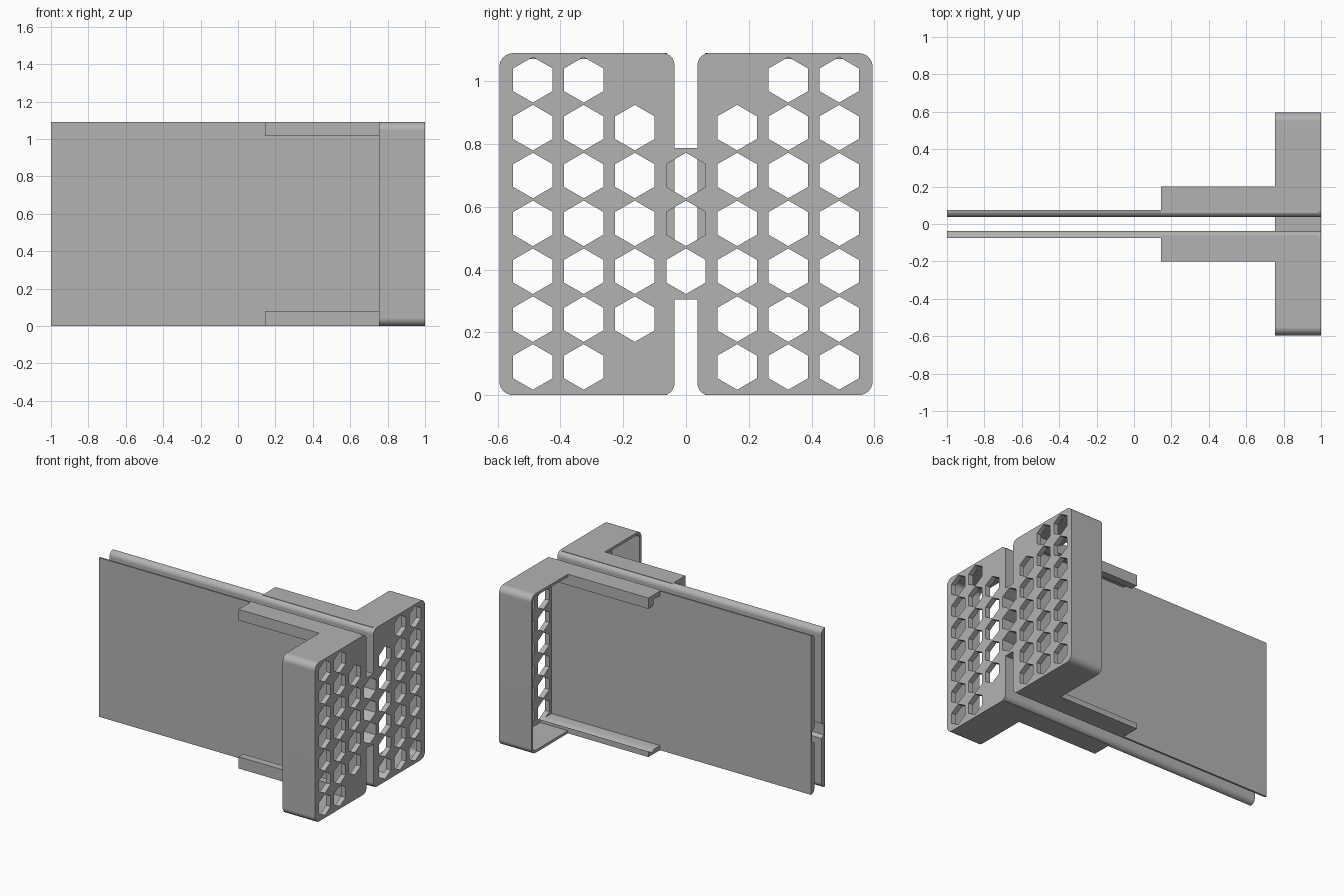
import bpy, bmesh, math

if "Cube" in bpy.data.objects:
    bpy.data.objects.remove(bpy.data.objects["Cube"], do_unlink=True)

H = 1.09             # overall height
GAP, OUT = 0.037, 0.075   # panel inner and outer face
W = 0.595            # housing half width
RIM, GRILLE = 0.755, 0.965

grey = bpy.data.materials.new("plain grey")
grey.use_nodes = True
COLOUR = (0.45, 0.45, 0.45, 1)
grey.diffuse_color = COLOUR
grey.node_tree.nodes["Principled BSDF"].inputs["Base Color"].default_value = COLOUR


def prism(name, points, x0, x1):
    """Extrude a y-z outline along x."""
    bm = bmesh.new()
    face = bm.faces.new([bm.verts.new((x0, y, z)) for y, z in points])
    ext = bmesh.ops.extrude_face_region(bm, geom=[face])
    moved = [v for v in ext["geom"] if isinstance(v, bmesh.types.BMVert)]
    bmesh.ops.translate(bm, verts=moved, vec=(x1 - x0, 0, 0))
    bmesh.ops.recalc_face_normals(bm, faces=bm.faces)
    mesh = bpy.data.meshes.new(name)
    bm.to_mesh(mesh)
    bm.free()
    mesh.materials.append(grey)
    obj = bpy.data.objects.new(name, mesh)
    bpy.context.collection.objects.link(obj)
    return obj


def rounded(s, y0, y1, z0, z1, r_in, r_out, steps=10):
    """Rectangle with its own radius on the inner and outer corners."""
    pts = []
    for y, z, r, a in ((y1, z1, r_out, 0), (y0, z1, r_in, 90),
                       (y0, z0, r_in, 180), (y1, z0, r_out, 270)):
        cy = y - r if y == y1 else y + r
        cz = z - r if z == z1 else z + r
        if r == 0:
            pts.append((s * y, z))
            continue
        for i in range(steps + 1):
            t = math.radians(a + 90 * i / steps)
            pts.append((s * (cy + r * math.cos(t)), cz + r * math.sin(t)))
    return pts


def combine(target, tool, operation):
    mod = target.modifiers.new(operation.lower(), "BOOLEAN")
    mod.operation, mod.solver, mod.object = operation, "EXACT", tool
    with bpy.context.temp_override(object=target, active_object=target):
        bpy.ops.object.modifier_apply(modifier=mod.name)
    bpy.data.objects.remove(tool, do_unlink=True)


def hex_cut(target, y, row, x0):
    r, z = 0.0725, 0.09 + 0.1525 * row
    pts = [(y + r * math.sin(k * math.pi / 3), z + r * math.cos(k * math.pi / 3))
           for k in range(6)]
    combine(target, prism("hex_cutter", pts, x0, 1.1), "DIFFERENCE")


def rail_outline(s, base, lip):
    """L-shaped rail: a shelf at the panel edge with a lip on its far side."""
    d = 1 if lip > base else -1
    shelf = base + d * 0.032
    pts = [(0.06, base), (0.2, base), (0.2, lip), (0.15, lip),
           (0.14, shelf), (0.06, shelf)]
    return [(s * y, z) for y, z in pts]


bodies = []
for s, name in ((1, "back_half"), (-1, "front_half")):
    # Open housing with a thin rim
    body = prism(name, rounded(s, GAP, W, 0, H, GAP, 0.045), RIM, 1)
    combine(body, prism("cavity", rounded(s, OUT, W - 0.018, 0.018, H - 0.018, 0.01, 0.03),
                        0.7, GRILLE), "DIFFERENCE")
    # Long panel
    combine(body, prism("panel", rounded(s, GAP, OUT, 0, H, GAP, 0), -1, 0.98), "UNION")
    # Upper and lower rails
    for base, lip in ((H, 1.015), (0, 0.08)):
        combine(body, prism("rail", rail_outline(s, base, lip), 0.145, 0.98), "UNION")
    # Grille holes
    inner_rows = range(0, 6) if s > 0 else range(1, 6)
    for y, rows in ((0.163, inner_rows), (0.326, range(7)), (0.488, range(7))):
        for row in rows:
            runs_through = y < 0.2 and row == 0
            hex_cut(body, s * y, row, -1.1 if runs_through else 0.9)
    bodies.append(body)

# Bridge joining the halves
bridge = prism("bridge", [(-GAP, 0.305), (GAP, 0.305), (GAP, 0.787), (-GAP, 0.787)], RIM, 1)
bodies.append(bridge)

# Middle holes; the lowest runs on as a groove along both panels
for body in bodies:
    for row in (2, 3, 4):
        hex_cut(body, 0, row, -1.1 if row == 2 else RIM - 0.001)

# Smooth rounded edges, crisp flat faces
for body in bodies:
    bpy.ops.object.select_all(action="DESELECT")
    body.select_set(True)
    bpy.context.view_layer.objects.active = body
    bpy.ops.object.shade_smooth_by_angle(angle=math.radians(30))
    normals = body.modifiers.new("even_normals", "WEIGHTED_NORMAL")
    normals.keep_sharp = True
